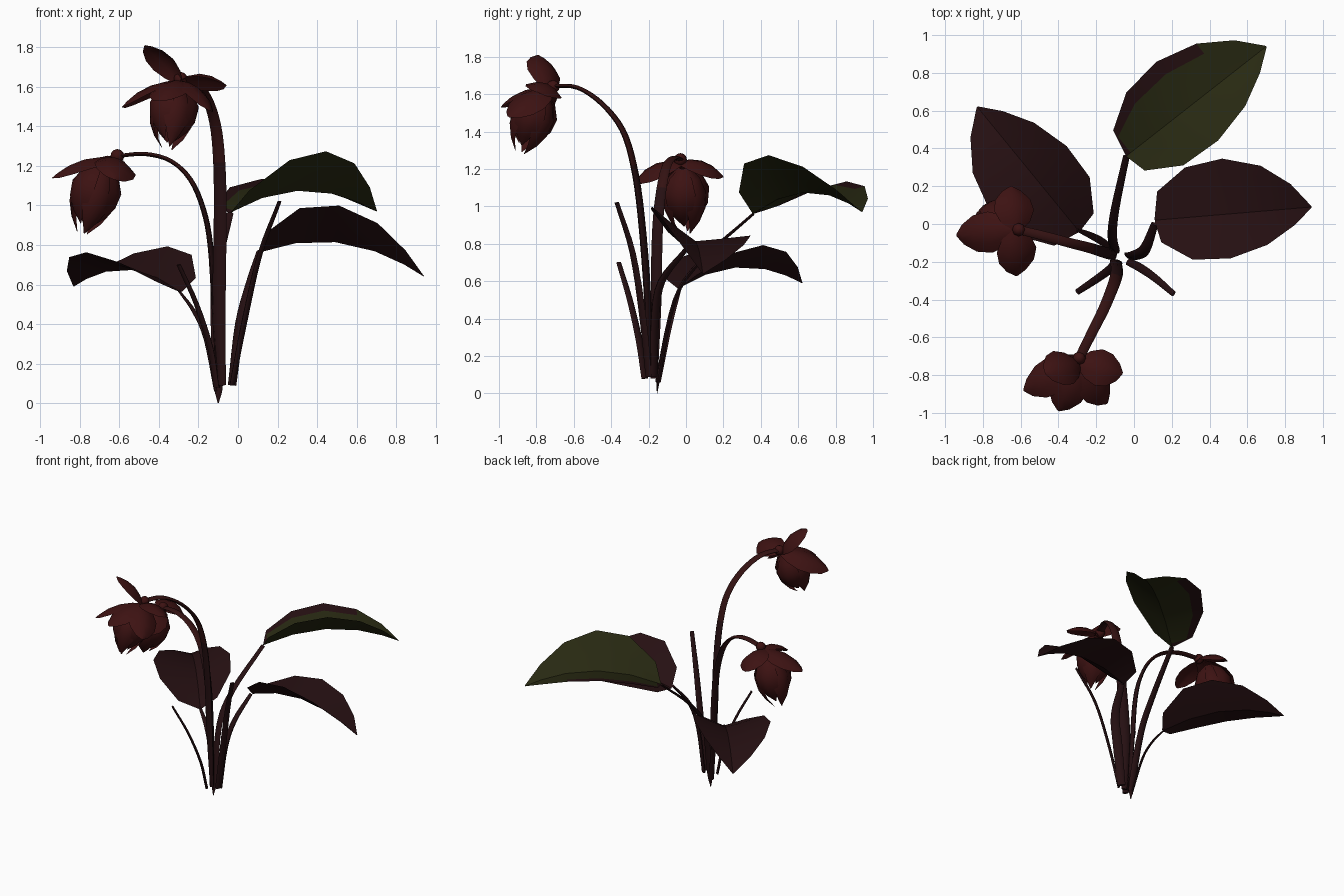
import bpy, math
from mathutils import Vector as V

cube = bpy.data.objects.get("Cube")
if cube:
    bpy.data.objects.remove(cube, do_unlink=True)


def material(name, rgb):
    m = bpy.data.materials.new(name)
    m.use_nodes = True
    m.diffuse_color = (*rgb, 1)
    bsdf = m.node_tree.nodes["Principled BSDF"]
    bsdf.inputs["Base Color"].default_value = (*rgb, 1)
    bsdf.inputs["Roughness"].default_value = 0.8
    return m


RED = material("petal red", (0.046, 0.006, 0.006))
RUST = material("stem rust", (0.034, 0.006, 0.006))
MAROON = material("dark maroon", (0.019, 0.005, 0.006))
GREEN = material("olive green", (0.021, 0.022, 0.006))


def add_object(name, verts, faces, mats, rule=None, angle=35):
    """Make a mesh object, colour its faces by rule and smooth it."""
    me = bpy.data.meshes.new(name)
    me.from_pydata([tuple(v) for v in verts], [], faces)
    ob = bpy.data.objects.new(name, me)
    bpy.context.collection.objects.link(ob)
    for m in mats:
        me.materials.append(m)
    if rule:
        for p in me.polygons:
            p.material_index = rule(p)
    bpy.ops.object.select_all(action='DESELECT')
    ob.select_set(True)
    bpy.context.view_layer.objects.active = ob
    bpy.ops.object.shade_smooth_by_angle(angle=math.radians(angle))
    return ob


def grid_faces(rows, cols, start=0, wrap=False):
    last = cols if wrap else cols - 1
    return [(start + r * cols + c, start + r * cols + (c + 1) % cols,
             start + (r + 1) * cols + (c + 1) % cols, start + (r + 1) * cols + c)
            for r in range(rows - 1) for c in range(last)]


def smooth_path(pts, steps=4):
    """Catmull-Rom curve through 4D points (position and width)."""
    p = [V(q) for q in pts]
    p = [2 * p[0] - p[1]] + p + [2 * p[-1] - p[-2]]
    out = []
    for i in range(1, len(p) - 2):
        a, b, c, d = p[i - 1:i + 3]
        for k in range(steps):
            t = k / steps
            out.append(0.5 * (2 * b + (c - a) * t + (2 * a - 5 * b + 4 * c - d) * t ** 2
                              + (3 * b - a - 3 * c + d) * t ** 3))
    return out + [p[-2]]


def stem(name, pts, flat=0.42, top=9):
    """Flattened stalk, wide across the plane in which it bends."""
    path = smooth_path(pts)
    pos = [q.to_3d() for q in path]
    run = pos[-1] - pos[0]
    side = V((run.y, -run.x, 0)).normalized()
    n, verts = 8, []
    for i, q in enumerate(path):
        tangent = (pos[min(i + 1, len(pos) - 1)] - pos[max(i - 1, 0)]).normalized()
        across = (side - tangent * side.dot(tangent)).normalized()
        up = tangent.cross(across)
        for k in range(n):
            a = 2 * math.pi * k / n
            verts.append(pos[i] + across * math.cos(a) * q.w / 2
                         + up * math.sin(a) * q.w * flat / 2)
    faces = grid_faces(len(path), n, wrap=True)
    faces += [tuple(reversed(range(n))), tuple(range(len(verts) - n, len(verts)))]
    add_object(name, verts, faces, [MAROON, RUST],
               lambda p: int(p.center.z > top), 60)


# Leaf outline: position along the midrib, left half width, right half width
OUTLINE = [(0, 0.01, 0.01), (0.03, 0.15, 0.12), (0.22, 0.265, 0.225), (0.46, 0.295, 0.235),
           (0.7, 0.24, 0.18), (0.88, 0.13, 0.09), (1, 0.004, 0.004)]
COLUMNS = (-1, -0.72, -0.36, 0, 0.5, 1)


def leaf(name, base, tip, lift_left, lift_right, mats, rule=None, arch=0.11):
    """Arched leaf folded along its midrib."""
    base, tip = V(base), V(tip)
    run = tip - base
    right = V((run.y, -run.x, 0)).normalized()
    verts = []
    for t, wl, wr in OUTLINE:
        mid = base + run * t + V((0, 0, 4 * arch * t * (1 - t)))
        for c in COLUMNS:
            w, lift = (wl, lift_left * wl / 0.295) if c < 0 else (wr, lift_right * wr / 0.235)
            verts.append(mid + right * c * w + V((0, 0, lift * abs(c) ** 1.1)))
    faces = grid_faces(len(OUTLINE), len(COLUMNS))
    add_object(name, verts, faces, mats, rule, 25)


SEPAL = [(0, 0.3), (0.2, 0.75), (0.45, 1), (0.7, 0.88), (0.9, 0.48), (1, 0.06)]


def flower(name, joint, crown, foot, radius, sepal_base, tips, width):
    """Hanging bell of overlapping petals under a ring of spreading sepals."""
    crown, foot = V(crown), V(foot)
    down = foot - crown
    axis = down.normalized()
    u = axis.orthogonal().normalized()
    v = axis.cross(u)
    # bell petals: position down the axis, radius factor, angular half width
    bell = [(0, 0.25, 0.75), (0.15, 0.72, 0.75), (0.38, 1, 0.75), (0.62, 0.93, 0.66),
            (0.82, 0.66, 0.5), (1, 0.26, 0.06)]
    verts, faces = [], []
    count = 6
    for k in range(count):
        inner = k % 2
        length, r = (1.0, radius * 0.92) if inner else (0.88, radius)
        start = len(verts)
        for t, rf, half in bell:
            for c in (-1, -0.5, 0, 0.5, 1):
                a = 2 * math.pi * k / count + c * half
                rr = r * rf * (1 - 0.06 * abs(c))
                verts.append(crown + down * t * length
                             + (u * math.cos(a) + v * math.sin(a)) * rr)
        faces += grid_faces(len(bell), 5, start)
    add_object(name + "_bell", verts, faces, [RED])
    # sepals, domed away from the bell
    verts, faces = [], []
    base = V(sepal_base)
    for tip in tips:
        tip = V(tip)
        run = tip - base
        side = run.cross(axis).normalized()
        dome = side.cross(run).normalized()
        if dome.dot(axis) > 0:
            dome = -dome
        start = len(verts)
        for t, w in SEPAL:
            mid = base + run * t + dome * 0.16 * t * (1 - t)
            for c in (-1, -0.5, 0, 0.5, 1):
                verts.append(mid + side * c * w * width / 2 - dome * 0.045 * w * c * c)
        faces += grid_faces(len(SEPAL), 5, start)
    add_object(name + "_sepals", verts, faces, [RED])
    # small swelling where the stalk meets the flower
    bpy.ops.mesh.primitive_uv_sphere_add(segments=8, ring_count=6, radius=0.035, location=joint)
    knob = bpy.context.object
    knob.name = name + "_joint"
    knob.data.materials.append(RED)
    bpy.ops.object.shade_smooth()


# Flower stalks
stem("tall_flower_stem", [
    (-0.08, -0.2, 0.09, 0.04), (-0.095, -0.205, 0.5, 0.07), (-0.09, -0.24, 0.95, 0.07),
    (-0.095, -0.28, 1.22, 0.066), (-0.115, -0.34, 1.41, 0.062), (-0.16, -0.45, 1.55, 0.058),
    (-0.225, -0.58, 1.635, 0.054), (-0.29, -0.71, 1.645, 0.05)], top=1.2)
stem("short_flower_stem", [
    (-0.1, -0.17, 0.08, 0.04), (-0.12, -0.16, 0.5, 0.06), (-0.14, -0.155, 0.8, 0.06),
    (-0.175, -0.145, 0.98, 0.058), (-0.24, -0.125, 1.13, 0.055), (-0.34, -0.1, 1.225, 0.052),
    (-0.47, -0.065, 1.26, 0.05), (-0.61, -0.03, 1.25, 0.046)], top=1.1)

# Leaf stalks
stem("right_leaf_stem", [
    (-0.03, -0.17, 0.09, 0.055), (0.01, -0.165, 0.4, 0.065), (0.06, -0.13, 0.6, 0.06),
    (0.11, 0.0, 0.77, 0.04)])
stem("back_leaf_stem", [
    (-0.1, -0.155, 0.0, 0.006), (-0.1, -0.14, 0.12, 0.05), (-0.115, -0.06, 0.5, 0.05),
    (-0.1, 0.08, 0.71, 0.045), (-0.04, 0.36, 0.96, 0.035)])
stem("left_leaf_stem", [
    (-0.11, -0.15, 0.06, 0.035), (-0.16, -0.1, 0.32, 0.04), (-0.22, -0.065, 0.46, 0.036),
    (-0.3, -0.03, 0.57, 0.02)])

# Bare shoots
stem("left_shoot", [
    (-0.11, -0.22, 0.08, 0.045), (-0.14, -0.25, 0.28, 0.045), (-0.21, -0.3, 0.5, 0.04),
    (-0.3, -0.36, 0.7, 0.032)])
stem("right_shoot", [
    (-0.03, -0.2, 0.09, 0.04), (0.03, -0.23, 0.4, 0.045), (0.11, -0.285, 0.75, 0.04),
    (0.21, -0.37, 1.02, 0.03)])

# Leaves
last = len(COLUMNS) - 1


def edge_rule(p):
    """Maroon along the left rim and beside the stalk, green elsewhere."""
    row, col = divmod(p.index, last)
    return int((col == 0 and row < 4) or (col < 3 and row == 0))


leaf("right_leaf", (0.11, 0.02, 0.76), (0.94, 0.09, 0.64), 0.03, 0.185, [MAROON])
leaf("back_leaf", (-0.04, 0.36, 0.96), (0.7, 0.94, 0.97), 0.06, 0.2,
     [GREEN, MAROON], edge_rule)
leaf("left_leaf", (-0.29, -0.04, 0.56), (-0.83, 0.62, 0.59), 0.09, 0.12, [MAROON], arch=0.1)

# Flowers
flower("tall_flower", (-0.29, -0.71, 1.64), (-0.31, -0.77, 1.61), (-0.355, -0.885, 1.29), 0.13,
       (-0.29, -0.73, 1.63),
       [(-0.47, -0.79, 1.81), (-0.585, -0.88, 1.5), (-0.4, -0.99, 1.53),
        (-0.14, -0.95, 1.48), (-0.06, -0.79, 1.61)], 0.21)
flower("short_flower", (-0.61, -0.03, 1.25), (-0.68, -0.01, 1.21), (-0.785, 0.0, 0.86), 0.135,
       (-0.62, -0.03, 1.24),
       [(-0.94, -0.06, 1.14), (-0.62, -0.275, 1.13), (-0.65, 0.2, 1.16)], 0.22)
